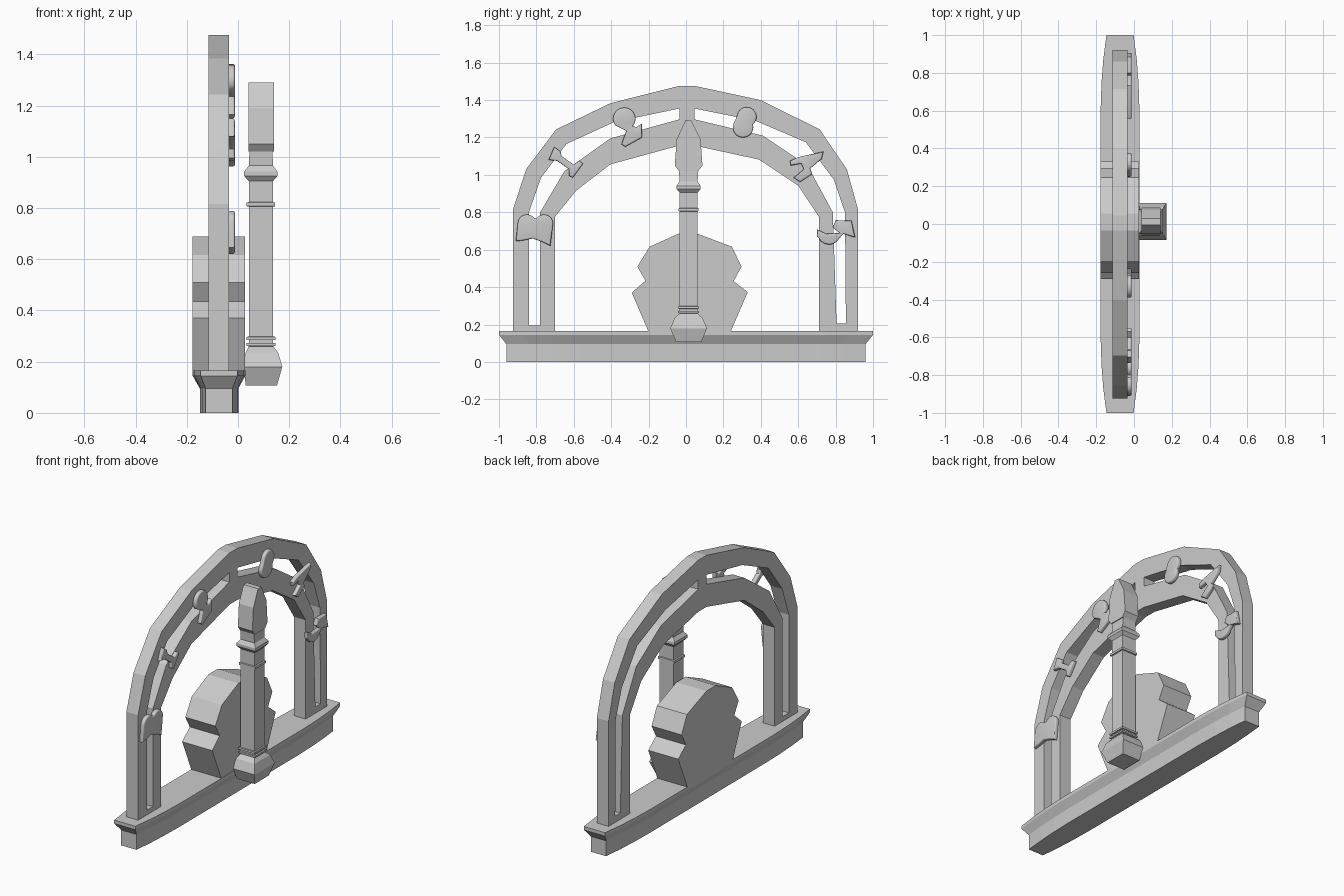
import bpy, bmesh
from math import sin, cos, pi
from mathutils import Matrix

# local x -> world y, local y -> world z, local z -> world x
UPRIGHT = Matrix(((0, 0, 1, 0), (1, 0, 0, 0), (0, 1, 0, 0), (0, 0, 0, 1)))


def add_mesh(name, bm):
    bmesh.ops.recalc_face_normals(bm, faces=bm.faces)
    me = bpy.data.meshes.new(name)
    bm.to_mesh(me)
    bm.free()
    ob = bpy.data.objects.new(name, me)
    bpy.context.collection.objects.link(ob)
    return ob


def plate(name, loops, x0, x1, round_edge=0.0):
    """Flat (y, z) outline, with later loops as holes, made thick from x0 to x1."""
    cu = bpy.data.curves.new(name + "_outline", 'CURVE')
    cu.dimensions = '2D'
    cu.fill_mode = 'BOTH'
    cu.extrude = (x1 - x0) / 2 - round_edge
    cu.bevel_depth = round_edge
    cu.bevel_resolution = 2
    cu.offset = -round_edge
    for pts in loops:
        sp = cu.splines.new('POLY')
        sp.points.add(len(pts) - 1)
        for p, (y, z) in zip(sp.points, pts):
            p.co = (y, z, 0, 1)
        sp.use_cyclic_u = True
    tmp = bpy.data.objects.new(name + "_outline", cu)
    bpy.context.collection.objects.link(tmp)
    dg = bpy.context.evaluated_depsgraph_get()
    me = bpy.data.meshes.new_from_object(tmp.evaluated_get(dg))
    bm = bmesh.new()
    bm.from_mesh(me)
    bpy.data.objects.remove(tmp)
    bpy.data.meshes.remove(me)
    bm.transform(Matrix.Translation(((x0 + x1) / 2, 0, 0)) @ UPRIGHT)
    bmesh.ops.remove_doubles(bm, verts=bm.verts, dist=1e-4)
    for f in bm.faces:
        f.smooth = False
    return add_mesh(name, bm)


def loft(name, rings):
    """Skin a stack of equal-sized rings of points and cap both ends."""
    bm = bmesh.new()
    rows = [[bm.verts.new(p) for p in r] for r in rings]
    n = len(rows[0])
    for a, b in zip(rows, rows[1:]):
        for i in range(n):
            bm.faces.new((a[i], a[(i + 1) % n], b[(i + 1) % n], b[i]))
    bm.faces.new(rows[0])
    bm.faces.new(rows[-1])
    return add_mesh(name, bm)


def arc(cy, cz, r, a0, a1, n=12):
    return [(cy + r * cos(pi / 180 * (a0 + (a1 - a0) * i / n)),
             cz + r * sin(pi / 180 * (a0 + (a1 - a0) * i / n))) for i in range(n + 1)]


# Base: bowed plinth with a flared top moulding
def plan(z, length, width):
    half = [(1.0, 0.7), (0.87, 0.86), (0.75, 0.95), (0.6, 1.0)]
    side = half + [(-y, w) for y, w in reversed(half)]
    return ([(-0.074 + w * width, y * length, z) for y, w in side] +
            [(-0.074 - w * width, y * length, z) for y, w in reversed(side)])


loft("base", [plan(0, 0.96, 0.075), plan(0.095, 0.96, 0.075),
              plan(0.145, 1.0, 0.103), plan(0.166, 1.0, 0.103)])

# Arch frame with two long slots separated by a central bar
outer = [(-0.925, 0.16), (-0.925, 0.815), (-0.855, 1.03), (-0.695, 1.243), (-0.405, 1.383),
         (-0.035, 1.476), (0.045, 1.476), (0.4, 1.4), (0.715, 1.243), (0.86, 1.03),
         (0.92, 0.815), (0.92, 0.16)]
inner = [(0.71, 0.16), (0.71, 0.777), (0.6, 0.943), (0.39, 1.082), (0.045, 1.157),
         (-0.035, 1.157), (-0.405, 1.056), (-0.587, 0.916), (-0.7, 0.777), (-0.7, 0.16)]
left_slot = [(-0.84, 0.195), (-0.84, 0.8), (-0.775, 0.985), (-0.64, 1.165), (-0.385, 1.282),
             (-0.035, 1.355), (-0.035, 1.297), (-0.405, 1.195), (-0.65, 1.02),
             (-0.78, 0.8), (-0.78, 0.195)]
right_slot = [(0.855, 0.205), (0.85, 0.8), (0.79, 0.975), (0.64, 1.175), (0.37, 1.29),
              (0.045, 1.355), (0.045, 1.297), (0.41, 1.21), (0.65, 1.05),
              (0.785, 0.8), (0.805, 0.205)]
plate("arch_frame", [outer + inner, left_slot, right_slot], -0.115, -0.035)

# Thick scalloped block in the middle of the arch
plate("scalloped_block",
      [[(-0.2, 0.16), (-0.29, 0.37), (-0.217, 0.434), (-0.26, 0.51), (-0.195, 0.616),
        (-0.035, 0.688), (0.055, 0.688), (0.245, 0.616), (0.297, 0.51), (0.255, 0.432),
        (0.33, 0.373), (0.238, 0.16)]], -0.178, 0.027)


# Front post: square shaft with mouldings (z, x from, x to, half width in y)
def square(z, x0, x1, h):
    cy = 0.014
    return [(x0, cy - h, z), (x1, cy - h, z), (x1, cy + h, z), (x0, cy + h, z)]


profile = [(0.107, 0.03, 0.152, 0.068), (0.18, 0.023, 0.173, 0.098), (0.235, 0.03, 0.157, 0.075),
           (0.26, 0.042, 0.137, 0.047), (0.262, 0.034, 0.146, 0.056), (0.272, 0.034, 0.146, 0.056),
           (0.273, 0.042, 0.137, 0.048), (0.284, 0.042, 0.137, 0.048),
           (0.285, 0.034, 0.146, 0.056), (0.297, 0.034, 0.146, 0.056),
           (0.298, 0.042, 0.137, 0.048), (0.805, 0.042, 0.137, 0.048),
           (0.807, 0.034, 0.145, 0.054), (0.821, 0.034, 0.145, 0.054),
           (0.823, 0.042, 0.137, 0.048), (0.905, 0.042, 0.137, 0.048),
           (0.925, 0.024, 0.154, 0.064), (0.942, 0.024, 0.154, 0.064),
           (0.965, 0.042, 0.137, 0.048), (1.025, 0.045, 0.134, 0.052)]
loft("post_shaft", [square(*p) for p in profile])

# Pointed head of the post
plate("post_head", [[(-0.037, 1.02), (-0.06, 1.05), (-0.05, 1.19), (-0.004, 1.29),
                     (0.028, 1.29), (0.078, 1.19), (0.088, 1.05), (0.065, 1.02)]], 0.041, 0.14)

# Abstract rounded ornaments on the front of the arch
ornaments = {
    "ornament_twin_lobe": arc(-0.76, 0.738, 0.05, 5, 140) + arc(-0.85, 0.738, 0.05, 40, 175)
    + [(-0.91, 0.645), (-0.87, 0.65), (-0.82, 0.66), (-0.765, 0.64), (-0.725, 0.62)],
    "ornament_spool": [(-0.705, 1.15), (-0.67, 1.125), (-0.665, 1.1), (-0.6, 1.055),
                       (-0.57, 1.075), (-0.55, 1.06), (-0.605, 0.985), (-0.625, 0.995),
                       (-0.625, 1.03), (-0.69, 1.075), (-0.735, 1.08)],
    "ornament_disc_and_foot": arc(-0.33, 1.3, 0.06, -40, 215, 16)
    + [(-0.32, 1.235), (-0.345, 1.165), (-0.325, 1.15), (-0.235, 1.2), (-0.235, 1.275), (-0.265, 1.255)],
    "ornament_double_disc": arc(0.325, 1.31, 0.052, -35, 165, 14)
    + arc(0.305, 1.255, 0.055, 140, 375, 16),
    "ornament_wedge": [(0.555, 1.075), (0.6, 1.095), (0.735, 1.125), (0.725, 1.085),
                       (0.665, 1.035), (0.675, 1.005), (0.61, 0.962), (0.575, 0.985),
                       (0.63, 1.03), (0.615, 1.06), (0.56, 1.05)],
    "ornament_curl": [(0.7, 0.71), (0.7, 0.67)] + arc(0.765, 0.69, 0.062, 205, 330, 10)
    + [(0.84, 0.685), (0.905, 0.665), (0.885, 0.755), (0.8, 0.758), (0.785, 0.72), (0.82, 0.69), (0.75, 0.685)],
}
for name, pts in ornaments.items():
    ob = plate(name, [pts], -0.04, -0.012, 0.008)
    bpy.ops.object.select_all(action='DESELECT')
    ob.select_set(True)
    bpy.context.view_layer.objects.active = ob
    bpy.ops.object.shade_smooth_by_angle(angle=0.7)
